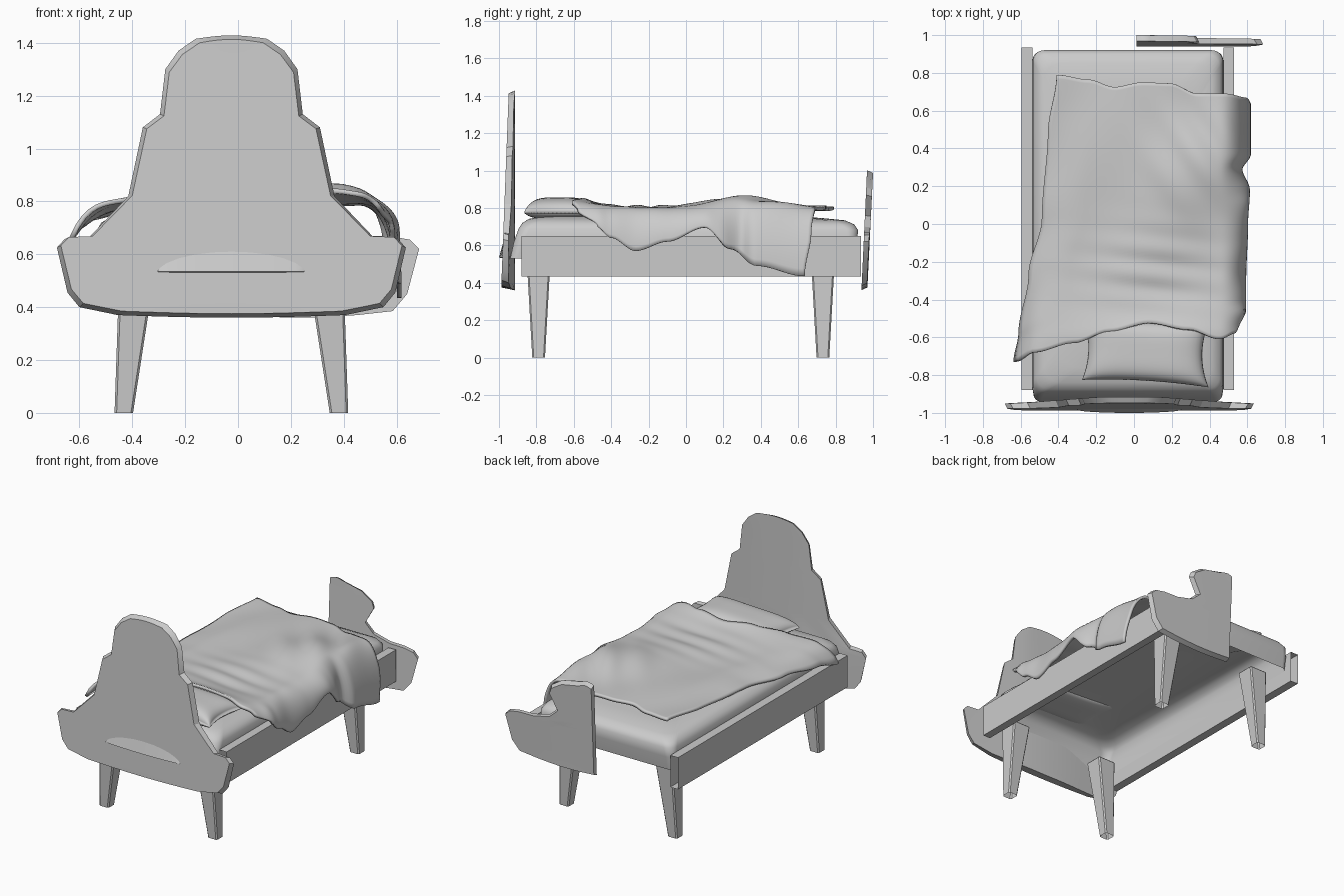
import bpy, math

if "Cube" in bpy.data.objects:
    bpy.data.objects.remove(bpy.data.objects["Cube"])

CX = -0.025  # centre line of the bed


def make(name, verts, faces, smooth=None):
    me = bpy.data.meshes.new(name)
    me.from_pydata(verts, [], faces)
    ob = bpy.data.objects.new(name, me)
    bpy.context.collection.objects.link(ob)
    bpy.ops.object.select_all(action='DESELECT')
    ob.select_set(True)
    bpy.context.view_layer.objects.active = ob
    bpy.ops.object.mode_set(mode='EDIT')
    bpy.ops.mesh.select_all(action='SELECT')
    bpy.ops.mesh.normals_make_consistent(inside=False)
    bpy.ops.object.mode_set(mode='OBJECT')
    if smooth:
        bpy.ops.object.shade_smooth_by_angle(angle=math.radians(smooth))
    return ob


def lerp(table, x):
    """Smooth interpolation through (x, value) pairs."""
    if x <= table[0][0]:
        return table[0][1]
    for (a, p), (b, q) in zip(table, table[1:]):
        if x <= b:
            t = (x - a) / (b - a)
            return p + (q - p) * t * t * (3 - 2 * t)
    return table[-1][1]


def board(name, rows, left, inner, outer, cols=8):
    """Shaped panel: rows of (right x, z), two skins and a chamfered rim."""
    z0, z1 = rows[0][1], rows[-1][1]
    verts, faces = [], []
    n, m = cols + 1, len(rows)
    for skin, inset in ((inner, 0.0), (outer, 0.015)):
        for r, z in rows:
            l = left(r)
            for i in range(n):
                f = i / cols
                a = l + (inset if l < 0 else 0)
                x = a + (r - inset - a) * f
                zz = z + inset * (1 - 2 * (z - z0) / (z1 - z0))
                if z == z1:
                    zz += 0.013 * math.sin(math.pi * f)
                if z == z0:
                    zz -= 0.01 * math.sin(math.pi * f)
                verts.append((x, skin(x, z), zz))
    k = n * m
    for j in range(m - 1):
        for i in range(cols):
            a = j * n + i
            q = (a, a + 1, a + n + 1, a + n)
            faces += [q, tuple(v + k for v in reversed(q))]
    rim = [i for i in range(n)] + [j * n + cols for j in range(1, m)] \
        + [(m - 1) * n + i for i in range(cols - 1, -1, -1)] + [j * n for j in range(m - 2, 0, -1)]
    for a, b in zip(rim, rim[1:] + rim[:1]):
        faces.append((a, b, b + k, a + k))
    return make(name, verts, faces, 30)


# Headboard with stepped, rounded crown
head = [(.43, .37), (.575, .40), (.62, .455), (.66, .625), (.63, .658), (.54, .662), (.39, .82),
        (.335, 1.08), (.27, 1.13), (.25, 1.30), (.20, 1.37), (.135, 1.415)]
board("headboard", [(CX + w, z) for w, z in head], lambda r: 2 * CX - r,
      lambda x, z: -.915 - .035 * min(1, max(0, abs(x - CX) - .15) / .45),
      lambda x, z: -.988 + .04 * (z - .36) / 1.07)

# Crescent ledge on the headboard face
n = 12
arc = [(CX + .28 * math.cos(math.pi * i / n), math.sin(math.pi * i / n)) for i in range(n + 1)]
vs = [(x, -.979, .535 + .075 * s) for x, s in arc] + [(x, -.982 - .018 * s, .535) for x, s in arc] \
    + [(x, -.975, .53) for x, s in arc]
make("headboard_ledge", vs, [(r + i, r + i + 1, r + i + n + 2, r + i + n + 1)
                             for r in (0, n + 1) for i in range(n)], 30)

# Footboard, only its right half exists
foot = [(.45, .37), (.585, .385), (.64, .45), (.685, .62), (.65, .655), (.58, .668), (.47, .67), (.35, .70),
        (.285, .76), (.345, .87), (.33, .91), (.25, .962), (.11, .99)]
board("footboard", foot, lambda r: .012,
      lambda x, z: .938 + .03 * (z - .36) / .64,
      lambda x, z: .97 + .03 * (z - .36) / .64 - .01 * max(0, x - .3), 5)

# Side rails: open-ended box sections
for name, x0, x1 in (("left_rail", -.595, -.537), ("right_rail", .475, .53)):
    prof = [(x0, .435), (x1, .435), (x1, .65), (x0, .65)]
    vs = [(x, y, z) for y in (-.88, .935) for x, z in prof]
    make(name, vs, [(i, (i + 1) % 4, (i + 1) % 4 + 4, i + 4) for i in range(4)])

# Tapered legs, near vertical on the outside
for side in (-1, 1):
    for yname, y in (("front", -.788), ("back", .732)):
        vs = []
        for z, xo, xi, hy in ((0, .442, .372, .034), (.53, .424, .29, .064)):
            for w, d in ((xo, -hy), (xo, hy), (xi, hy), (xi, -hy)):
                vs.append((CX + side * w, y + d, z))
        leg = make(yname + ("_left" if side < 0 else "_right") + "_leg", vs,
                   [(i, (i + 1) % 4, (i + 1) % 4 + 4, i + 4) for i in range(4)] + [(4, 5, 6, 7)])
        bev = leg.modifiers.new("bevel", 'BEVEL')
        bev.width, bev.segments = .008, 1

# Mattress: rounded shell without an underside
rings = [(.53, .50, -.94, .90, .04), (.62, .505, -.92, .915, .05), (.69, .503, -.895, .92, .06),
         (.72, .485, -.875, .90, .07), (.742, .445, -.84, .85, .09), (.755, .37, -.76, .72, .12),
         (.762, .2, -.5, .45, .15)]
vs, fs = [], []
K = 32
for z, hw, y0, y1, r in rings:
    for i, (sx, yy, sy) in enumerate(((1, y1, 1), (-1, y1, 1), (-1, y0, -1), (1, y0, -1))):
        for j in range(8):
            a = math.pi / 2 * (i + j / 7)
            y = yy - sy * r + r * math.sin(a)
            sag = .008 if y > .6 and z > .66 else 0
            vs.append((-.032 + sx * (hw - r) + r * math.cos(a), y, z - sag))
for j in range(len(rings) - 1):
    for i in range(K):
        b = (i + 1) % K
        fs.append((j * K + i, j * K + b, (j + 1) * K + b, (j + 1) * K + i))
fs.append(tuple(range((len(rings) - 1) * K, len(rings) * K)))
make("mattress", vs, fs, 50)

# Pillow: puffed sheet with pinched corners, lying on the mattress
N = 24
vs, fs = [], []
for s in (1, -1):
    for j in range(N + 1):
        for i in range(N + 1):
            a = math.sin(math.pi / 2 * (2 * i / N - 1))
            b = math.sin(math.pi / 2 * (2 * j / N - 1))
            puff = max(0, (1 - a ** 4) * (1 - b ** 4)) ** .4
            x = .06 + .335 * a * (1 - .10 * (1 - b * b))
            y = -.675 + .17 * b * (1 - .09 * (1 - a * a)) - .02 * a
            vs.append((x, y, .775 + (.082 if s > 0 else -.035) * puff))
k = (N + 1) ** 2
for j in range(N):
    for i in range(N):
        a = j * (N + 1) + i
        q = (a, a + 1, a + N + 2, a + N + 1)
        fs += [q, tuple(v + k for v in reversed(q))]
pillow = make("pillow", vs, fs, 180)
pillow.modifiers.new("weld", 'WELD')

# Blanket: edge curves in plan, the right side hanging over the rail
front = [(0, -.73), (.07, -.68), (.22, -.63), (.35, -.57), (.5, -.525), (.65, -.56), (.76, -.61),
         (.87, -.58), (1, -.47)]
back = [(0, .79), (.15, .765), (.27, .725), (.4, .75), (.53, .745), (.66, .69), (.78, .69), (.9, .67), (1, .635)]
left = [(0, -.63), (.1, -.605), (.3, -.555), (.5, -.485), (.8, -.455), (1, -.41)]
left_z = [(0, .66), (.12, .70), (.3, .735), (.6, .765), (1, .80)]
hem = [(-.48, .70), (-.40, .64), (-.27, .57), (-.1, .62), (.1, .695), (.24, .58), (.38, .49), (.63, .435)]
out = [(-.55, .56), (-.45, .585), (-.3, .585), (0, .595), (.18, .605), (.29, .565), (.37, .61), (.62, .61)]


def bump(x, y, cx, cy, sx, sy):
    return math.exp(-((x - cx) / sx) ** 2 - ((y - cy) / sy) ** 2)


def cover(x, y):
    z = .797 + .05 * bump(x, y, .32, .3, .28, .25) + .055 * bump(x, y, .1, -.6, .35, .15)
    z += .014 * bump(x, y, .1, -.6, .4, .06)
    z += .007 * math.sin(42 * y + 5 * x) * bump(x, y, .1, -.25, .3, .2)
    z += .010 * math.sin(24 * x + 17 * y) * bump(x, y, .35, .4, .25, .3)
    return z + .005 * math.sin(9 * x - 7 * y)


U, V = 60, 70
vs, fs = [], []
for j in range(V + 1):
    v = j / V
    xl = lerp(left, v)
    w = max(0, 1 - v / .3)  # front left corner folds over the left rail
    for i in range(U + 1):
        u = i / U
        y = lerp(front, u) * (1 - v) + lerp(back, u) * v
        if u < .76:
            x = xl + (.45 - xl) * u / .76
            z = cover(x, y)
            d = max(0, 1 - (x - xl) / .22)
            z -= d ** (2 + 2 * w) * (z - lerp(left_z, v)) + .02 * w * d * (1 - d)
        else:
            t = ((u - .76) / .24) * math.pi / 2
            x = .45 + (lerp(out, y) - .45) * math.sin(t) ** .9
            zt = cover(x, y)
            z = zt - (zt - lerp(hem, y)) * (1 - math.cos(t))
        vs.append((x, y, z))
for j in range(V):
    for i in range(U):
        a = j * (U + 1) + i
        fs.append((a, a + 1, a + U + 2, a + U + 1))
blanket = make("blanket", vs, fs, 180)
sol = blanket.modifiers.new("thickness", 'SOLIDIFY')
sol.thickness, sol.offset = .018, 0
